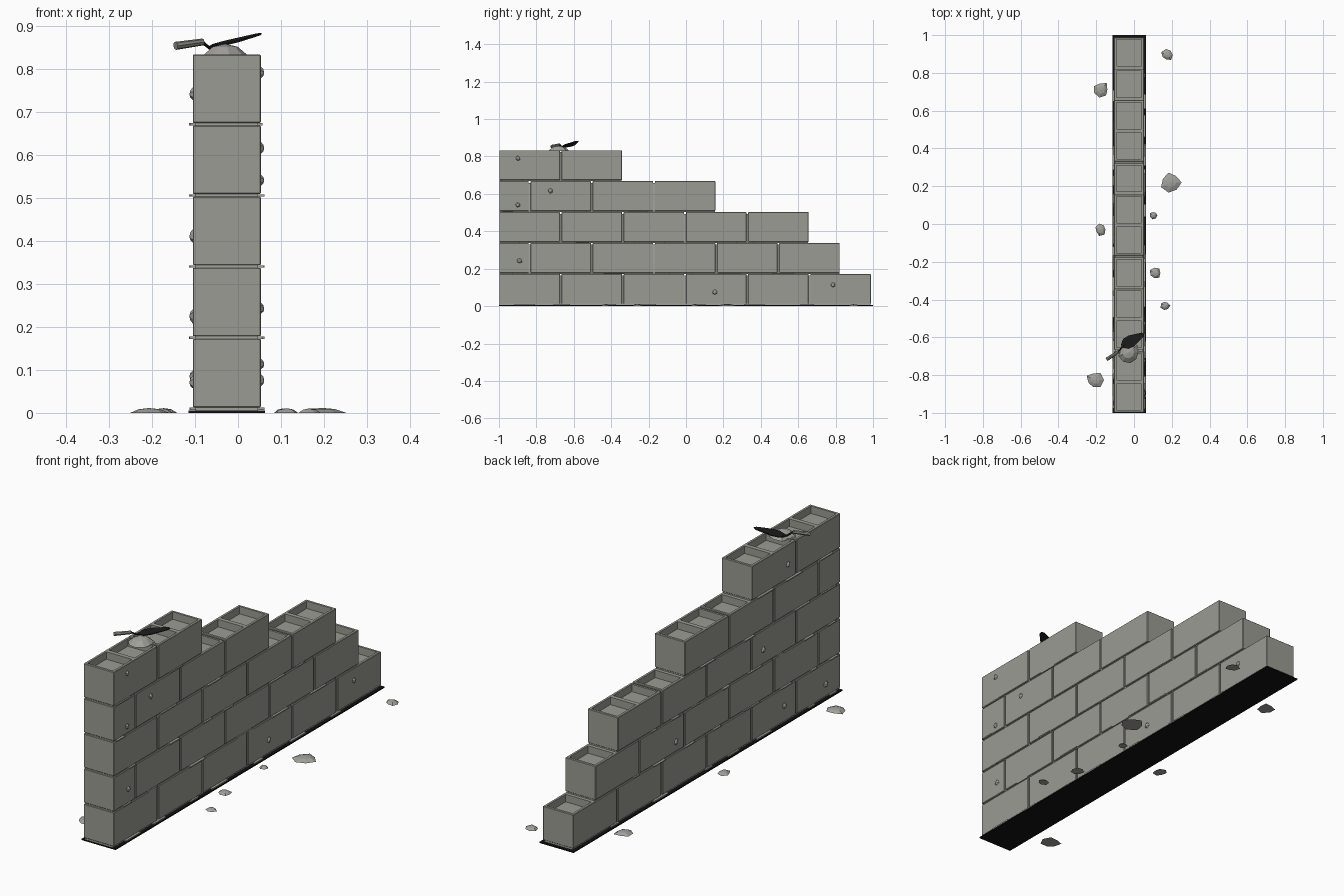
import bpy, bmesh, math, random
from mathutils import Vector, Matrix

if "Cube" in bpy.data.objects:
    bpy.data.objects.remove(bpy.data.objects["Cube"])

random.seed(4)
CX, HALF = -0.026, 0.079           # wall centre line and half thickness
PITCH, COURSE, Z0 = 0.3325, 0.1652, 0.013
BLOCK_H, JOINT = 0.159, 0.009


def material(name, rgb):
    m = bpy.data.materials.new(name)
    m.diffuse_color = (*rgb, 1)
    m.use_nodes = True
    m.node_tree.nodes["Principled BSDF"].inputs["Base Color"].default_value = m.diffuse_color
    return m


CONCRETE = material("concrete grey", (0.33, 0.33, 0.295))
MORTAR = material("mortar grey", (0.36, 0.355, 0.33))
BLACK = material("damp course black", (0.006, 0.006, 0.006))
STEEL = material("dark steel", (0.012, 0.012, 0.012))
HANDLE = material("handle grey", (0.26, 0.26, 0.23))


def finish(bm, name, mat):
    bmesh.ops.recalc_face_normals(bm, faces=bm.faces)
    me = bpy.data.meshes.new(name)
    bm.to_mesh(me)
    bm.free()
    ob = bpy.data.objects.new(name, me)
    me.materials.append(mat)
    bpy.context.collection.objects.link(ob)
    return ob


def add_box(bm, x0, x1, y0, y1, z0, z1):
    m = Matrix.Translation(((x0 + x1) / 2, (y0 + y1) / 2, (z0 + z1) / 2))
    m = m @ Matrix.Diagonal((x1 - x0, y1 - y0, z1 - z0, 1))
    return bmesh.ops.create_cube(bm, size=1, matrix=m)["verts"]


def block(y0, y1, z, cells):
    """Hollow block: bevelled box with one recessed cell per half."""
    bm = bmesh.new()
    add_box(bm, CX - HALF, CX + HALF, y0, y1, z, z + BLOCK_H)
    bmesh.ops.bevel(bm, geom=bm.edges[:], offset=0.002, segments=1, affect='EDGES')
    if cells == 2:
        bmesh.ops.bisect_plane(bm, geom=bm.verts[:] + bm.edges[:] + bm.faces[:],
                               plane_co=(0, (y0 + y1) / 2, 0), plane_no=(0, 1, 0))
    bm.normal_update()
    top = [f for f in bm.faces if f.normal.z > 0.99]
    bmesh.ops.inset_individual(bm, faces=top, thickness=0.0145)
    pushed = bmesh.ops.extrude_discrete_faces(bm, faces=top)["faces"]
    for f in pushed:
        bmesh.ops.translate(bm, verts=f.verts[:], vec=(0, 0, -0.035))
    finish(bm, "hollow_block", CONCRETE)


# damp-proof strip under the wall
bm = bmesh.new()
add_box(bm, CX - 0.089, CX + 0.089, -1, 1, 0, 0.005)
finish(bm, "damp_course", BLACK)

# courses: (starts with a half block, number of full blocks)
beds, lips = bmesh.new(), bmesh.new()
for row, (half, full) in enumerate([(0, 6), (1, 5), (0, 5), (1, 3), (0, 2)]):
    z = Z0 + COURSE * row
    spans = [(-0.998, PITCH / 2, 1)] if half else []
    start = -0.998 + half * PITCH / 2
    spans += [(start + PITCH * k, PITCH, 2) for k in range(full)]
    for k, (y, length, cells) in enumerate(spans):
        block(y, y + length - JOINT, z, cells)
        if k:   # vertical joint, set back from the faces
            add_box(beds, CX - 0.073, CX + 0.073, y - JOINT, y, z, z + 0.15)
    end = spans[-1][0] + spans[-1][1] - JOINT
    low = 0.005 if row == 0 else z - COURSE + BLOCK_H
    add_box(beds, CX - 0.073, CX + 0.073, -0.997, end - 0.002, low, z)
    # squeezed-out mortar lips along the bed
    for side in (-1, 1):
        y = -0.99 + random.uniform(0, 0.1)
        while y < end - 0.13:
            n = random.uniform(0.04, 0.12)
            out = random.uniform(0.082, 0.088)
            a, b = sorted((CX + side * 0.07, CX + side * out))
            add_box(lips, a, b, y, y + n, z - 0.006, z - 0.0005)
            y += n + random.uniform(0.08, 0.3)
finish(beds, "mortar_joints", MORTAR)
finish(lips, "mortar_lips", MORTAR)


def lump(bm, centre, radius, height, axis='Z', sides=8):
    """Faceted dome with an uneven outline, rising along the axis."""
    rot = {'Z': Matrix(), 'X': Matrix.Rotation(math.pi / 2, 4, 'Y'),
           '-X': Matrix.Rotation(-math.pi / 2, 4, 'Y')}[axis]
    place = Matrix.Translation(centre) @ rot
    rings = []
    wob = [random.uniform(0.75, 1.12) for _ in range(sides)]
    for scale, h in ((1, 0), (0.55, 0.75)):
        rings.append([bm.verts.new(place @ Vector((
            radius * scale * w * math.cos(math.tau * i / sides),
            radius * scale * w * math.sin(math.tau * i / sides), h * height)))
            for i, w in enumerate(wob)])
    tip = bm.verts.new(place @ Vector((0, 0, height)))
    bm.faces.new(rings[0][::-1])
    for i in range(sides):
        j = (i + 1) % sides
        bm.faces.new((rings[0][i], rings[0][j], rings[1][j], rings[1][i]))
        bm.faces.new((rings[1][i], rings[1][j], tip))


# dropped mortar on the ground
bm = bmesh.new()
for x, y, r in [(0.175, 0.895, 0.031), (-0.172, 0.712, 0.041), (0.195, 0.22, 0.053),
                (0.103, 0.047, 0.022), (-0.177, -0.03, 0.032), (0.114, -0.26, 0.033),
                (0.165, -0.432, 0.025), (-0.207, -0.825, 0.045)]:
    lump(bm, (x, y, 0), r, 0.05 * r + 0.009, sides=7)
finish(bm, "ground_droppings", MORTAR)

# mortar splashes on both wall faces
bm = bmesh.new()
for y, z in [(-0.9, 0.79), (-0.725, 0.615), (-0.9, 0.54), (-0.89, 0.242),
             (0.155, 0.075), (0.785, 0.113)]:
    lump(bm, (CX + HALF - 0.001, y, z), 0.015, 0.009, 'X', 6)
for y, z in [(-0.61, 0.74), (-0.425, 0.41), (0.224, 0.225), (-0.58, 0.085), (-0.89, 0.07)]:
    lump(bm, (CX - HALF + 0.001, y, z), 0.017, 0.009, '-X', 6)
finish(bm, "wall_splashes", MORTAR)

# mortar heap on the top course
bm = bmesh.new()
lump(bm, (-0.03, -0.68, Z0 + 4 * COURSE + BLOCK_H - 0.003), 0.056, 0.028, sides=9)
finish(bm, "mortar_heap", MORTAR)

# trowel blade: leaf outline along its own x axis, tilted upward to the tip
YAW = math.radians(29)
pose = (Matrix.Translation((-0.065, -0.647, 0.848)) @ Matrix.Rotation(YAW, 4, 'Z')
        @ Matrix.Rotation(math.radians(-13), 4, 'Y'))
bm = bmesh.new()
outline = [(0, -0.008), (0.025, -0.03), (0.06, -0.032), (0.13, -0.012), (0.14, 0),
           (0.13, 0.012), (0.06, 0.032), (0.025, 0.03), (0, 0.008)]
face = bm.faces.new([bm.verts.new(pose @ Vector((x, y, 0))) for x, y in outline])
up = bmesh.ops.extrude_face_region(bm, geom=[face])["geom"]
bmesh.ops.translate(bm, vec=(0, 0, 0.004),
                    verts=[v for v in up if isinstance(v, bmesh.types.BMVert)])
finish(bm, "trowel_blade", STEEL)


def rod(name, a, b, radius, mat):
    a, b = Vector(a), Vector(b)
    bm = bmesh.new()
    turn = (b - a).to_track_quat('Z', 'Y').to_matrix().to_4x4()
    bmesh.ops.create_cone(bm, cap_ends=True, segments=8, radius1=radius, radius2=radius * 0.85,
                          depth=(b - a).length, matrix=Matrix.Translation((a + b) / 2) @ turn)
    finish(bm, name, mat)


# trowel handle and cranked neck
rod("trowel_handle", (-0.145, -0.717, 0.853), (-0.082, -0.676, 0.862), 0.0095, HANDLE)
rod("trowel_neck", (-0.084, -0.677, 0.862), (-0.066, -0.655, 0.848), 0.004, STEEL)
rod("trowel_tang", (-0.067, -0.656, 0.848), (-0.045, -0.636, 0.855), 0.004, STEEL)
